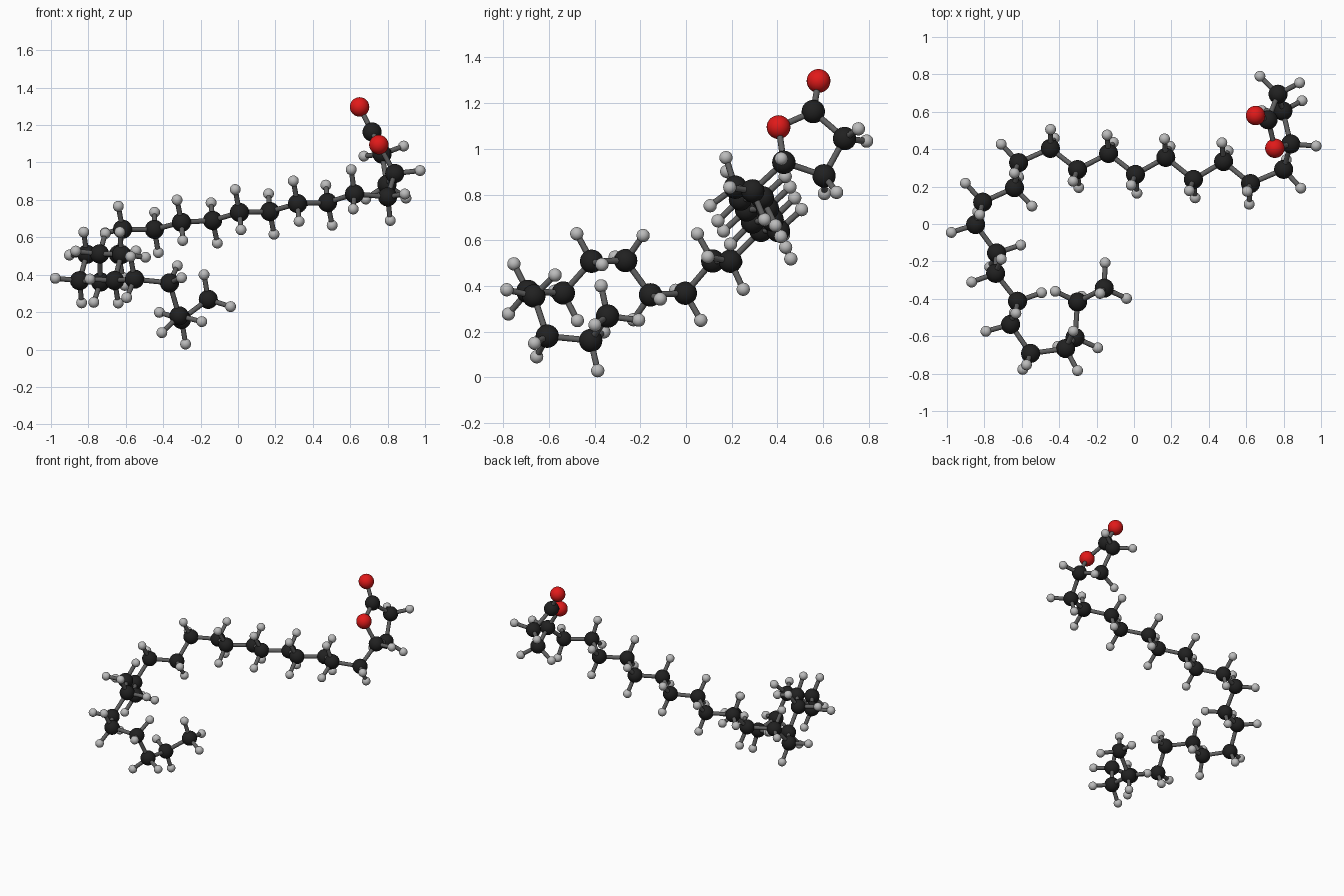
import bpy, bmesh, math
from mathutils import Vector, Matrix

if "Cube" in bpy.data.objects:
    bpy.data.objects.remove(bpy.data.objects["Cube"])

R_CARBON, R_OXYGEN, R_HYDROGEN, R_BOND = 0.051, 0.052, 0.029, 0.0135
CH = 0.137  # carbon-hydrogen bond length

# Five-membered ring: oxygen, carbonyl carbon, two CH2, one CH; plus the outer oxygen
ring = [Vector(p) for p in [(.753, .405, 1.095), (.717, .557, 1.163), (.77, .694, 1.045),
                            (.796, .604, .882), (.838, .428, .941)]]
outer_oxygen = Vector((.65, .58, 1.297))

# Long carbon tail, from the ring outwards
tail = [Vector(p) for p in [
    (.80, .292, .816), (.623, .216, .832), (.479, .334, .786), (.318, .238, .78),
    (.17, .356, .738), (.008, .265, .733), (-.136, .377, .69), (-.302, .291, .68),
    (-.447, .404, .642), (-.617, .328, .643), (-.639, .194, .508), (-.809, .117, .509),
    (-.847, -.003, .368), (-.735, -.155, .361), (-.74, -.264, .511), (-.623, -.413, .508),
    (-.66, -.537, .369), (-.553, -.692, .376), (-.366, -.666, .356), (-.315, -.607, .18),
    (-.302, -.417, .161), (-.159, -.343, .268)]]

hydrogens, bonds = [], []


def add_h(c, direction):
    h = c + direction.normalized() * CH
    hydrogens.append(h)
    bonds.append((c, h))


def add_ch2(prev, c, nxt):
    a, b = (prev - c).normalized(), (nxt - c).normalized()
    u, v = -(a + b).normalized(), a.cross(b).normalized()
    half = math.radians(54)
    for s in (1, -1):
        add_h(c, u * math.cos(half) + v * s * math.sin(half))


# Backbone bonds
for i in range(5):
    bonds.append((ring[i], ring[(i + 1) % 5]))
bonds.append((ring[1], outer_oxygen))
chain = [ring[4]] + tail
bonds += list(zip(chain, chain[1:]))

# Hydrogens on the ring
add_ch2(ring[1], ring[2], ring[3])
add_ch2(ring[2], ring[3], ring[4])
add_h(ring[4], -sum(((n - ring[4]).normalized() for n in (ring[3], ring[0], tail[0])), Vector()))

# Hydrogens along the tail and on its staggered end group
for p, c, n in zip(chain, chain[1:], chain[2:]):
    add_ch2(p, c, n)
axis = (tail[-1] - tail[-2]).normalized()
back = tail[-2] - tail[-3]
side = (back - axis * back.dot(axis)).normalized()
for k in range(3):
    spin = Matrix.Rotation(k * math.tau / 3, 3, axis)
    add_h(tail[-1], axis * 0.333 + (spin @ side) * 0.943)


def finish(bm, name, color):
    mesh = bpy.data.meshes.new(name)
    for f in bm.faces:
        f.smooth = len(f.verts) <= 4
    bm.to_mesh(mesh)
    bm.free()
    mat = bpy.data.materials.new(name + "_color")
    mat.diffuse_color = (*color, 1)
    mat.use_nodes = True
    mat.node_tree.nodes["Principled BSDF"].inputs["Base Color"].default_value = mat.diffuse_color
    mesh.materials.append(mat)
    bpy.context.collection.objects.link(bpy.data.objects.new(name, mesh))


def make_atoms(name, points, radius, color):
    bm = bmesh.new()
    for p in points:
        bmesh.ops.create_uvsphere(bm, u_segments=24, v_segments=16, radius=radius,
                                  matrix=Matrix.Translation(p))
    finish(bm, name, color)


make_atoms("carbon_atoms", ring[1:] + tail, R_CARBON, (.015, .015, .015))
make_atoms("oxygen_atoms", [ring[0], outer_oxygen], R_OXYGEN, (.75, .01, .01))
make_atoms("hydrogen_atoms", hydrogens, R_HYDROGEN, (.5, .5, .5))

# Bond sticks
bm = bmesh.new()
for a, b in bonds:
    d = b - a
    m = Matrix.Translation((a + b) / 2) @ d.to_track_quat('Z', 'Y').to_matrix().to_4x4()
    bmesh.ops.create_cone(bm, cap_ends=True, segments=16, radius1=R_BOND, radius2=R_BOND,
                          depth=d.length, matrix=m)
finish(bm, "bond_sticks", (.12, .12, .12))
